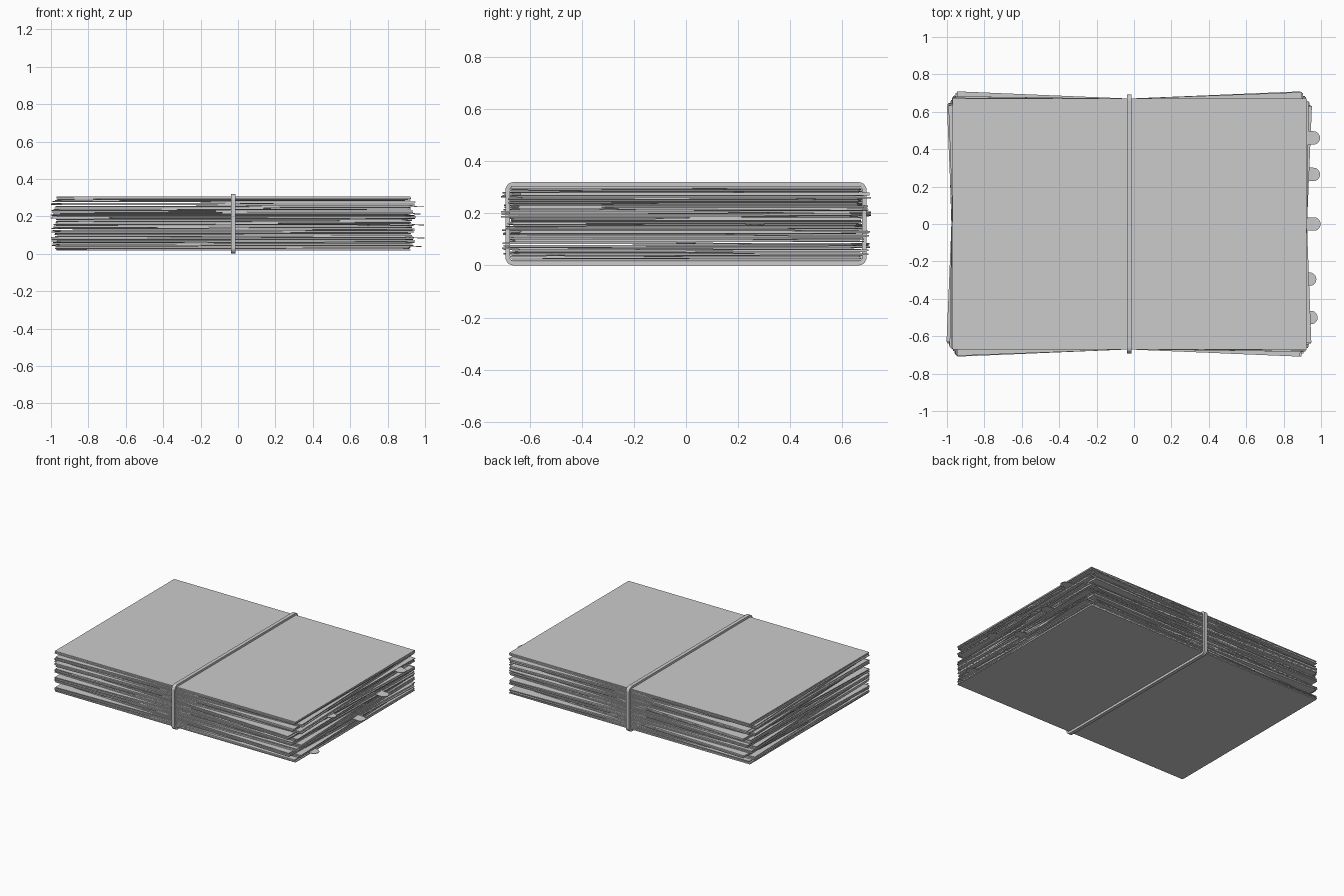
import bpy, bmesh, math, random
from mathutils import Matrix, Vector

if "Cube" in bpy.data.objects:
    bpy.data.objects.remove(bpy.data.objects["Cube"])

random.seed(4)
CX = -0.025          # pivot of the stack, under the band


def finish(bm, name):
    bmesh.ops.recalc_face_normals(bm, faces=bm.faces)
    me = bpy.data.meshes.new(name)
    bm.to_mesh(me)
    bm.free()
    ob = bpy.data.objects.new(name, me)
    bpy.context.collection.objects.link(ob)
    return ob


def sheet(name, z, angle, dx=0.0, tilt=0.0, roll=0.0, thick=0.0055):
    bm = bmesh.new()
    bmesh.ops.create_cube(bm, size=1.0)
    bm.transform(Matrix.Translation((CX + dx, 0, z))
                 @ Matrix.Rotation(math.radians(angle), 4, 'Z')
                 @ Matrix.Rotation(math.radians(tilt), 4, 'Y')
                 @ Matrix.Rotation(math.radians(roll), 4, 'X')
                 @ Matrix.Diagonal((1.892, 1.34, thick, 1)))
    return finish(bm, name)


# Stack of folders, each holding a few nearly aligned sheets fanned about the band
N = 36
Z0, Z1 = 0.020, 0.302
fan = [0, 1.6, -2.1, 0.5, 2.2, -1.2, 0.2, -2.3, 1.9, -0.6, 2.3, 0]
for i in range(N):
    z = Z0 + (Z1 - Z0) * i / (N - 1)
    edge = i in (0, N - 1)
    a = 0 if edge else fan[i // 3] + random.uniform(-0.35, 0.35)
    a = max(-2.4, min(2.4, a))
    sheet("folder_sheet_%02d" % (i + 1), z, a,
          0 if edge else random.uniform(-0.006, 0.004),
          0 if edge else random.uniform(-0.12, 0.12),
          0 if edge else random.uniform(-0.12, 0.12))


# Rounded index tabs sticking out of the right end
def tab(name, tip, y, z, r=0.036):
    bm = bmesh.new()
    pts = [(0.88, -r)]
    pts += [(tip - r + r * math.cos(t), r * math.sin(t))
            for t in [math.radians(-90 + 18 * k) for k in range(11)]]
    pts += [(0.88, r)]
    face = bm.faces.new([bm.verts.new((px, y + py, z + 0.004 - 0.08 * (px - 0.93)
                                       - 1.5 * py * py)) for px, py in pts])
    ext = bmesh.ops.extrude_face_region(bm, geom=[face])
    for v in ext["geom"]:
        if isinstance(v, bmesh.types.BMVert):
            v.co.z -= 0.004
    bmesh.ops.triangulate(bm, faces=[f for f in bm.faces if len(f.verts) > 4])
    return finish(bm, name)


for k, (tip, y, z) in enumerate([(0.995, 0.46, 0.254), (0.995, 0.265, 0.157),
                                 (0.998, 0.0, 0.087), (0.975, -0.295, 0.214),
                                 (0.982, -0.5, 0.041)]):
    tab("index_tab_%d" % (k + 1), tip, y, z)


# Elastic band: rounded rectangular loop around the middle
def loop_pts(hy, z0, z1, r, seg=5):
    out = []
    for cy, cz, start in ((hy - r, z1 - r, 0), (-hy + r, z1 - r, 90),
                          (-hy + r, z0 + r, 180), (hy - r, z0 + r, 270)):
        for k in range(seg + 1):
            t = math.radians(start + 90 * k / seg)
            out.append((cy + r * math.cos(t), cz + r * math.sin(t)))
    return out


outer = loop_pts(0.693, 0.0, 0.32, 0.032)
inner = loop_pts(0.676, 0.016, 0.305, 0.016)
bm = bmesh.new()
w = 0.0125
rings = [[bm.verts.new((CX + x, y, z)) for y, z in pts]
         for pts, x in ((outer, -w), (outer, w), (inner, w), (inner, -w))]
n = len(outer)
for a in range(4):
    A, B = rings[a], rings[(a + 1) % 4]
    for k in range(n):
        j = (k + 1) % n
        bm.faces.new((A[k], A[j], B[j], B[k]))
finish(bm, "elastic_band")
